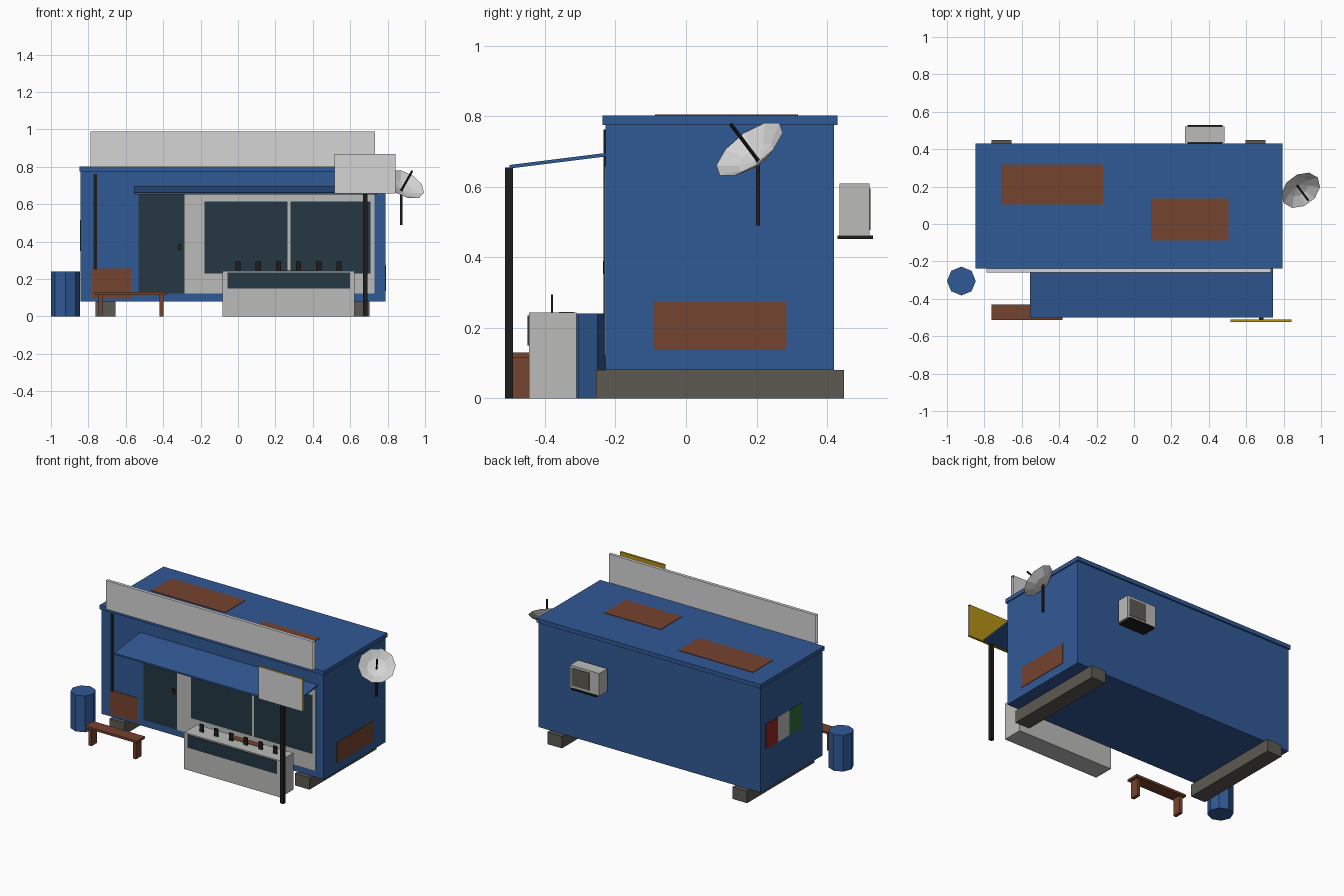
import bpy, bmesh, math
from mathutils import Vector

if "Cube" in bpy.data.objects:
    bpy.data.objects.remove(bpy.data.objects["Cube"])


def material(name, r, g, b):
    m = bpy.data.materials.new(name)
    m.diffuse_color = (r, g, b, 1)
    m.use_nodes = True
    m.node_tree.nodes["Principled BSDF"].inputs["Base Color"].default_value = m.diffuse_color
    return m


BLUE = material("blue paint", 0.03, 0.10, 0.30)
RUST = material("rust brown", 0.178, 0.056, 0.028)
GREY = material("light grey", 0.50, 0.50, 0.49)
WHITE = material("off white", 0.66, 0.66, 0.66)
TEAL = material("dark glass", 0.018, 0.038, 0.055)
BLACK = material("black metal", 0.012, 0.012, 0.012)
STONE = material("skid grey", 0.11, 0.10, 0.085)
YELLOW = material("yellow", 0.46, 0.28, 0.008)
RED = material("red", 0.30, 0.02, 0.017)
GREEN = material("green", 0.026, 0.15, 0.04)


def finish(name, bm, *mats):
    me = bpy.data.meshes.new(name)
    bm.to_mesh(me)
    bm.free()
    for m in mats:
        me.materials.append(m)
    ob = bpy.data.objects.new(name, me)
    bpy.context.collection.objects.link(ob)
    return ob


def box_mesh(x, y, z):
    """Box from three (min, max) ranges."""
    bm = bmesh.new()
    bmesh.ops.create_cube(bm, size=1)
    for v in bm.verts:
        v.co = [r[0] if c < 0 else r[1] for c, r in zip(v.co, (x, y, z))]
    return bm


def box(name, x, y, z, mat):
    return finish(name, box_mesh(x, y, z), mat)


def sign(name, x, y, z, front, back):
    """Sign sheet with open ends; the front face has its own colour."""
    bm = box_mesh(x, y, z)
    bm.normal_update()
    ends = [f for f in bm.faces if abs(f.normal.x) > 0.9]
    bmesh.ops.delete(bm, geom=ends, context='FACES_ONLY')
    for f in bm.faces:
        f.material_index = 0 if f.normal.y < -0.9 else 1
    return finish(name, bm, front, back)


def rod(name, a, b, radius, mat, sides=8):
    a, b = Vector(a), Vector(b)
    bm = bmesh.new()
    bmesh.ops.create_cone(bm, cap_ends=True, segments=sides, radius1=radius,
                          radius2=radius, depth=(b - a).length)
    ob = finish(name, bm, mat)
    ob.location = (a + b) / 2
    ob.rotation_euler = (b - a).to_track_quat('Z', 'Y').to_euler()
    return ob


# Cabin, roof and skids
F = -0.228  # front wall plane
box("cabin", (-0.842, 0.788), (F, 0.42), (0.08, 0.775), BLUE)
box("roof", (-0.848, 0.795), (-0.237, 0.43), (0.775, 0.802), BLUE)
box("left_skid", (-0.762, -0.655), (-0.255, 0.448), (0, 0.08), STONE)
box("right_skid", (0.596, 0.703), (-0.255, 0.448), (0, 0.08), STONE)


# Flat plates on the front wall
def front_plate(name, x, z, mat, thick=0.003):
    box(name, x, (F - thick, F), z, mat)


front_plate("door", (-0.532, -0.286), (0.123, 0.657), TEAL)
front_plate("door_handle", (-0.323, -0.302), (0.353, 0.39), BLACK, 0.008)
front_plate("shop_panel", (-0.286, 0.73), (0.123, 0.657), GREY)
front_plate("left_window", (-0.179, 0.265), (0.23, 0.615), TEAL, 0.006)
front_plate("right_window", (0.281, 0.709), (0.23, 0.615), TEAL, 0.006)
front_plate("front_rust", (-0.783, -0.573), (0.097, 0.257), RUST)
front_plate("drain_pipe", (-0.772, -0.753), (0.25, 0.762), BLACK, 0.006)

# Rust patches on the roof and right wall
box("roof_rust_back", (-0.712, -0.167), (0.104, 0.317), (0.80, 0.805), RUST)
box("roof_rust_front", (0.09, 0.505), (-0.088, 0.136), (0.80, 0.805), RUST)
box("side_rust", (0.786, 0.791), (-0.094, 0.285), (0.137, 0.273), RUST)

# Three colour panel on the left wall
for name, y, mat in (("red_panel", (0.245, 0.37), RED),
                     ("grey_panel", (0.125, 0.245), GREY),
                     ("green_panel", (-0.01, 0.125), GREEN)):
    box(name, (-0.845, -0.84), y, (0.35, 0.515), mat)

# Signs
sign("roof_sign", (-0.788, 0.733), (-0.259, -0.238), (0.80, 0.99), WHITE, WHITE)
sign("hanging_sign", (0.517, 0.842), (-0.525, -0.511), (0.657, 0.87), WHITE, YELLOW)

# Sloping awning and its post
bm = box_mesh((-0.557, 0.743), (-0.50, -0.228), (0, 0.01))
for v in bm.verts:
    v.co.z += 0.652 + (v.co.y + 0.50) * 0.125
finish("awning", bm, BLUE)
box("awning_post", (0.668, 0.692), (-0.513, -0.491), (0, 0.655), BLACK)

# Serving counter with glass front and taps
box("counter", (-0.082, 0.623), (-0.446, -0.31), (0, 0.243), GREY)
box("counter_glass", (-0.056, 0.60), (-0.45, -0.445), (0.15, 0.235), TEAL)
box("counter_rust", (0.20, 0.41), (-0.36, -0.318), (0.24, 0.245), RUST)
for i in range(6):
    x = 0.108 * i
    box(f"bottle_{i + 1}", (x - 0.014, x + 0.014), (-0.383, -0.377),
        (0.243, 0.294), BLACK)

# Bench
box("bench_seat", (-0.762, -0.382), (-0.513, -0.43), (0.115, 0.13), RUST)
for name, x in (("bench_left_leg", -0.735), ("bench_right_leg", -0.409)):
    box(name, (x - 0.011, x + 0.011), (-0.50, -0.443), (0, 0.115), RUST)

# Barrel
rod("barrel", (-0.923, -0.305, 0), (-0.923, -0.305, 0.24), 0.077, BLUE)

# Air conditioner on the back wall
box("cooler_body", (0.272, 0.485), (0.435, 0.52), (0.46, 0.61), GREY)
box("cooler_grille", (0.345, 0.472), (0.518, 0.523), (0.478, 0.595), STONE)
box("cooler_shelf", (0.286, 0.473), (0.43, 0.53), (0.452, 0.462), BLACK)

# Satellite dish: faceted bowl, feed arm and mast
apex = Vector((0.873, 0.205, 0.674))
aim = Vector((0.41, -0.55, 0.73)).normalized()
bm = bmesh.new()
SIDES = 10
rings = []
for r, h in ((0.06, 0.014), (0.114, 0.045)):
    rings.append([bm.verts.new((r * math.cos(math.tau * i / SIDES),
                                r * math.sin(math.tau * i / SIDES), h))
                  for i in range(SIDES)])
tip = bm.verts.new((0, 0, 0))
for i in range(SIDES):
    j = (i + 1) % SIDES
    bm.faces.new((tip, rings[0][i], rings[0][j]))
    bm.faces.new((rings[0][i], rings[1][i], rings[1][j], rings[0][j]))
dish = finish("dish_bowl", bm, WHITE)
dish.location = apex
dish.rotation_euler = aim.to_track_quat('Z', 'Y').to_euler()
rod("dish_arm", apex, apex + aim * 0.142, 0.006, BLACK, 6)
box("dish_mast", (0.867, 0.879), (0.198, 0.21), (0.49, 0.675), BLACK)
